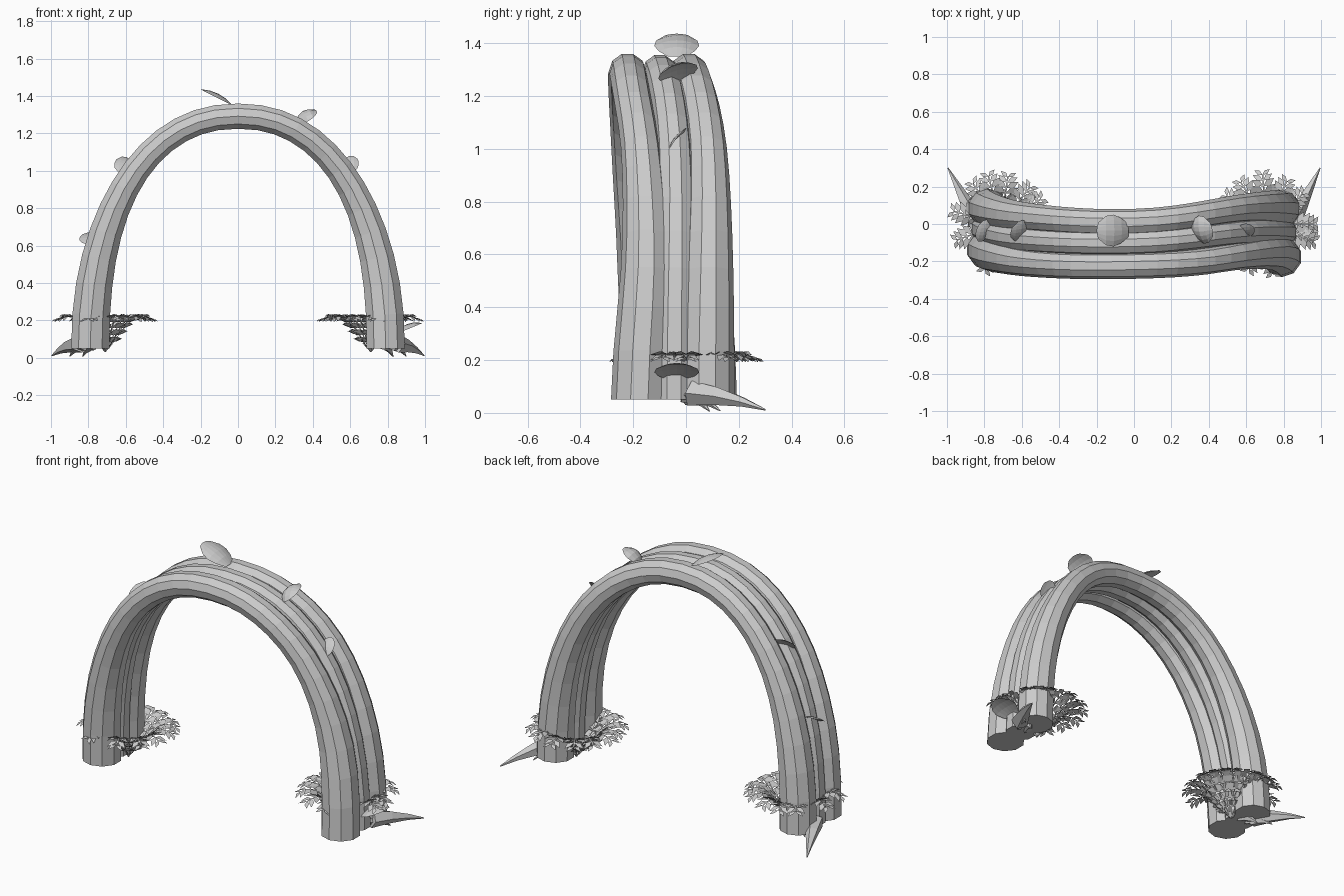
import bpy, math, random
from mathutils import Vector

random.seed(4)
cube = bpy.data.objects.get("Cube")
if cube:
    bpy.data.objects.remove(cube)

grey = bpy.data.materials.new("plain grey")
grey.use_nodes = True
grey.diffuse_color = (0.6, 0.6, 0.6, 1)
grey.node_tree.nodes["Principled BSDF"].inputs["Base Color"].default_value = (0.6, 0.6, 0.6, 1)


def add_object(name, verts, faces):
    mesh = bpy.data.meshes.new(name)
    mesh.from_pydata([tuple(v) for v in verts], [], faces)
    mesh.materials.append(grey)
    obj = bpy.data.objects.new(name, mesh)
    bpy.context.collection.objects.link(obj)
    return obj


def spline(values, t):
    """Catmull-Rom value at t in 0..1 along evenly spaced values."""
    n = len(values) - 1
    i = min(int(t * n), n - 1)
    f = t * n - i
    a, b, c, d = (values[max(0, min(n, i + k))] for k in (-1, 0, 1, 2))
    return b + 0.5 * f * (c - a + f * (2 * a - 5 * b + 4 * c - d + f * (3 * (b - c) + d - a)))


def loft(name, rings):
    """Closed skin over equally sized rings of points."""
    n = len(rings[0])
    verts = [p for ring in rings for p in ring]
    faces = [(i * n + j, i * n + (j + 1) % n, (i + 1) * n + (j + 1) % n, (i + 1) * n + j)
             for i in range(len(rings) - 1) for j in range(n)]
    faces += [tuple(reversed(range(n))), tuple(range(len(verts) - n, len(verts)))]
    return add_object(name, verts, faces)


# Three arched trunks side by side
def arch_point(t, sway):
    c, s = -math.cos(math.pi * t), math.sin(math.pi * t)
    x = 0.79 * math.copysign(abs(c) ** 0.91, c)
    return Vector((x, spline(sway, t), 0.05 + 1.242 * max(s, 0) ** 0.91))


def trunk(name, sway, top_radius, flare, sides=10, steps=26):
    rings = []
    for i in range(steps + 1):
        t = i / steps
        p = arch_point(t, sway)
        tan = arch_point(min(t + 0.01, 1), sway) - arch_point(max(t - 0.01, 0), sway)
        if i in (0, steps):
            tan = Vector((0, 0, tan.z))
        tan.y = 0
        side = Vector((0, 1, 0))
        out = side.cross(tan.normalized())
        r = top_radius + flare * abs(math.cos(math.pi * t)) ** 5
        rings.append([p + r * (math.cos(a) * out + math.sin(a) * side)
                      for a in (math.tau * (j + 0.5) / sides for j in range(sides))])
    loft(name, rings)


trunk("front_trunk", (-0.132, -0.165, -0.203, -0.222, -0.222, -0.205, -0.166, -0.15, -0.177), 0.071, 0.036)
trunk("middle_trunk", (-0.02, -0.082, -0.10, -0.042, -0.045), 0.066, 0.02)
trunk("back_trunk", (0.09, 0.038, 0.01, 0.083, 0.08), 0.071, 0.032)


# Shelf fungi: thin domed plates with a blunt rounded outline
def fungus(name, base, reach, width, rise):
    base, reach, width = Vector(base), Vector(reach), Vector(width)
    up = reach.cross(width).normalized()
    if up.z < 0:
        up = -up
    cols, rows = 6, 4
    outline = (0.2, 0.4, 0.5, 0.46, 0.26)
    verts, faces = [], []
    for layer in (1, 0.35):
        for i in range(rows + 1):
            u = i / rows
            half = spline(outline, u)
            for j in range(cols + 1):
                v = 2 * j / cols - 1
                dome = rise * layer * (1 - v * v) * 4 * (u * (1 - u) + 0.02)
                verts.append(base + reach * (u - 0.06 * v * v * u) + width * (half * v) + up * dome)
    n = (rows + 1) * (cols + 1)
    for i in range(rows):
        for j in range(cols):
            a = i * (cols + 1) + j
            quad = (a, a + 1, a + cols + 2, a + cols + 1)
            faces += [quad, tuple(n + k for k in reversed(quad))]
    add_object(name, verts, faces)


fungus("fungus_crown", (-0.03, -0.035, 1.35), (-0.17, 0, 0.085), (0, 0.17, 0), 0.02)
fungus("fungus_upper_left", (0.31, -0.03, 1.255), (0.11, 0, 0.065), (-0.03, 0.15, 0.04), 0.032)
fungus("fungus_middle_left", (0.55, -0.035, 1.025), (0.095, 0, 0.015), (0, 0.075, 0.095), 0.012)
fungus("fungus_upper_right", (-0.56, -0.025, 1.02), (-0.1, -0.02, 0.02), (0.02, 0.11, 0.09), 0.015)
fungus("fungus_lower_right", (-0.76, -0.03, 0.635), (-0.085, -0.01, 0.01), (0.03, 0.12, 0.06), 0.012)
fungus("fungus_foot", (0.84, -0.035, 0.125), (0.145, 0, 0.06), (0, 0.17, 0), 0.025)


# Ferns: arching fronds with broad paired leaflets around each foot
def fern(name, cx, cy, headings):
    verts, faces = [], []
    heights = (0.03, 0.09, 0.155, 0.205, 0.225, 0.21)
    pairs = 8
    for deg in headings:
        a = math.radians(deg)
        d = Vector((math.cos(a), math.sin(a), 0))
        s = Vector((-d.y, d.x, 0))
        length = random.uniform(0.245, 0.265)

        def at(t):
            return Vector((cx, cy, spline(heights, t))) + d * (length * t)
        # stem ribbon
        k = len(verts)
        for i in range(9):
            verts.extend((at(i / 8) + s * 0.004, at(i / 8) - s * 0.004))
        faces.extend((k + 2 * i, k + 2 * i + 1, k + 2 * i + 3, k + 2 * i + 2) for i in range(8))
        # leaflets
        for i in range(pairs):
            t = 0.18 + 0.82 * i / (pairs - 1)
            size = 0.084 * math.sin(math.pi * (0.22 + 0.58 * t))
            tan = (at(t) - at(t - 0.05)).normalized()
            for sign in (1, -1):
                way = (s * sign + tan * 0.7).normalized()
                across = (tan - s * sign * 0.7).normalized() * size * 0.25
                drop = Vector((0, 0, -0.2 * size))
                k = len(verts)
                root = at(t)
                verts.extend((root, root + way * size * 0.5 + across,
                              root + way * size + drop, root + way * size * 0.5 - across))
                faces.append((k, k + 1, k + 2, k + 3))
    add_object(name, verts, faces)


fern("fern_right", -0.71, 0.0, (-40, -15, 12, 32, 52, 82, 105, 125, 165, 200, 250, 290))
fern("fern_left", 0.71, 0.0, (0, 40, 65, 95, 122, 145, 170, 192, 218, 248, 277, 340))


# Pointed roots spreading backwards from each foot
def root_spike(name, start, tip, radius):
    start, tip = Vector(start), Vector(tip)
    axis = (tip - start).normalized()
    side = axis.cross(Vector((0, 0, 1))).normalized()
    up = side.cross(axis)
    rings = []
    for t, r in ((0, 1), (0.35, 0.72), (0.7, 0.36), (1, 0.06)):
        p = start.lerp(tip, t) + Vector((0, 0, 0.012 * math.sin(math.pi * t)))
        rings.append([p + radius * r * (math.cos(a) * side + math.sin(a) * up)
                      for a in (math.tau * j / 5 for j in range(5))])
    loft(name, rings)


for label, m in (("left", 1), ("right", -1)):
    root_spike("main_root_" + label, (m * 0.85, 0.02, 0.075), (m * 0.995, 0.3, 0.012), 0.05)
    root_spike("short_root_" + label, (m * 0.83, 0.0, 0.07), (m * 0.9, 0.13, 0.008), 0.035)
    root_spike("inner_root_" + label, (m * 0.78, 0.0, 0.07), (m * 0.83, 0.09, 0.006), 0.035)
